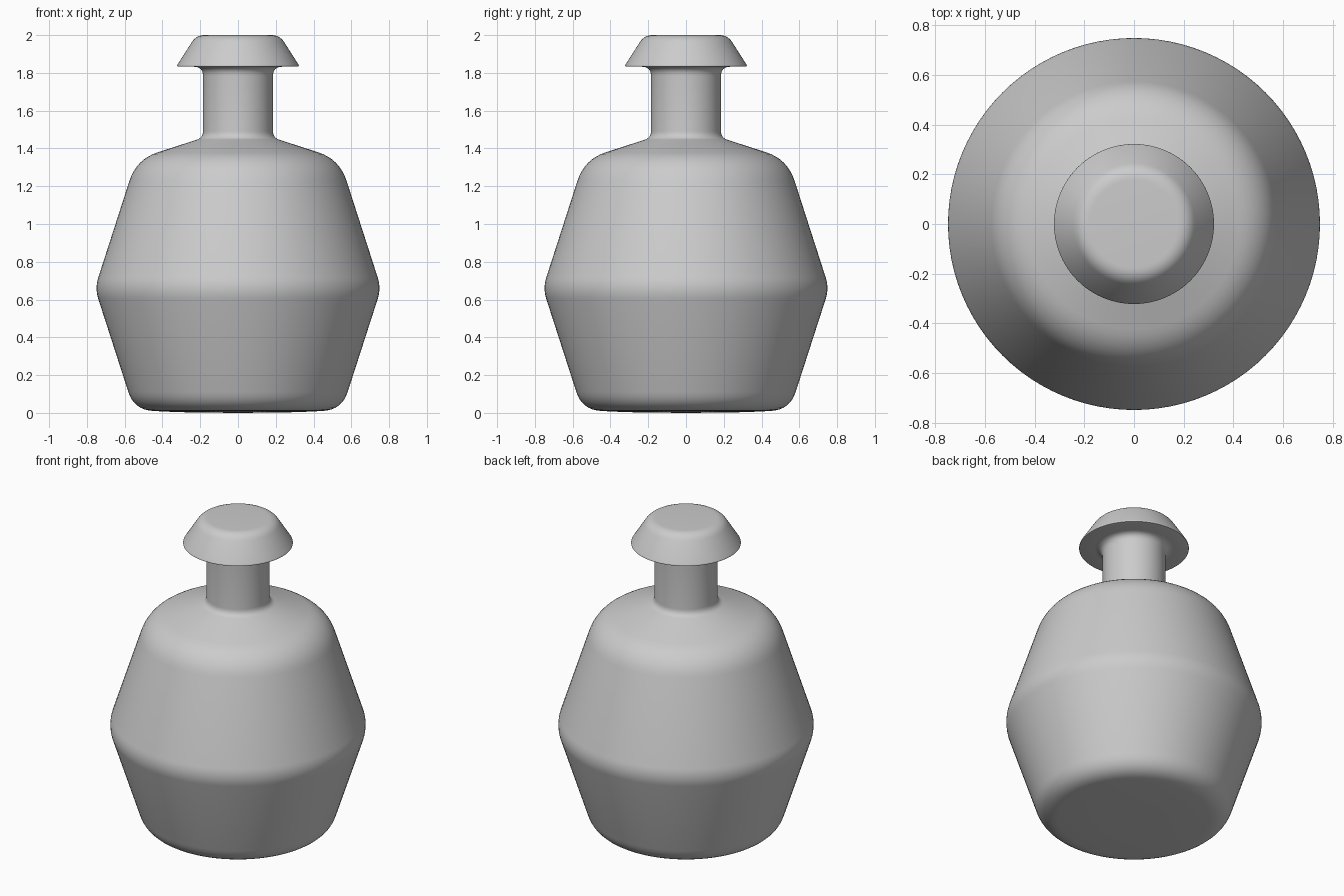
import bpy, bmesh, math
from mathutils import Vector

if "Cube" in bpy.data.objects:
    bpy.data.objects.remove(bpy.data.objects["Cube"])

SEGMENTS = 96

# Profile corners: radius, height, rounding distance
CORNERS = [
    (0.0, 0.0, 0), (0.32, 0.003, 0.12), (0.55, 0.016, 0.10),   # base
    (0.758, 0.66, 0.06),                                       # widest ridge
    (0.538, 1.343, 0.12),                                      # shoulder
    (0.185, 1.457, 0.035),                                     # neck root
    (0.185, 1.832, 0.05),                                      # under the cap
    (0.322, 1.834, 0.004), (0.322, 1.841, 0.004),              # cap rim
    (0.221, 2.0, 0.045), (0.0, 2.0, 0),                        # cap top
]


def rounded(corners, steps=8):
    """Replace each corner with a smooth quadratic curve."""
    pts = [Vector((r, z)) for r, z, _ in corners]
    out = [pts[0]]
    for i in range(1, len(pts) - 1):
        p, d = pts[i], corners[i][2]
        a = p + (pts[i - 1] - p).normalized() * d
        b = p + (pts[i + 1] - p).normalized() * d
        n = steps if d > 0.01 else 2
        for k in range(n + 1):
            t = k / n
            out.append(a * (1 - t) ** 2 + p * 2 * t * (1 - t) + b * t ** 2)
    return out + [pts[-1]]


def lathe(name, profile):
    """Spin a profile around z into a closed solid."""
    bm = bmesh.new()
    verts = [bm.verts.new((p.x, 0, p.y)) for p in profile]
    edges = [bm.edges.new(pair) for pair in zip(verts, verts[1:])]
    bmesh.ops.spin(bm, geom=verts + edges, cent=(0, 0, 0), axis=(0, 0, 1),
                   angle=2 * math.pi, steps=SEGMENTS, use_duplicate=False)
    bmesh.ops.remove_doubles(bm, verts=bm.verts[:], dist=1e-5)
    bmesh.ops.recalc_face_normals(bm, faces=bm.faces[:])
    mesh = bpy.data.meshes.new(name)
    bm.to_mesh(mesh)
    bm.free()
    obj = bpy.data.objects.new(name, mesh)
    bpy.context.collection.objects.link(obj)
    return obj


# Flask with body, neck and flared cap in one continuous surface
flask = lathe("capped_flask", rounded(CORNERS))
bpy.context.view_layer.objects.active = flask
flask.select_set(True)
bpy.ops.object.shade_smooth_by_angle(angle=math.radians(35))
